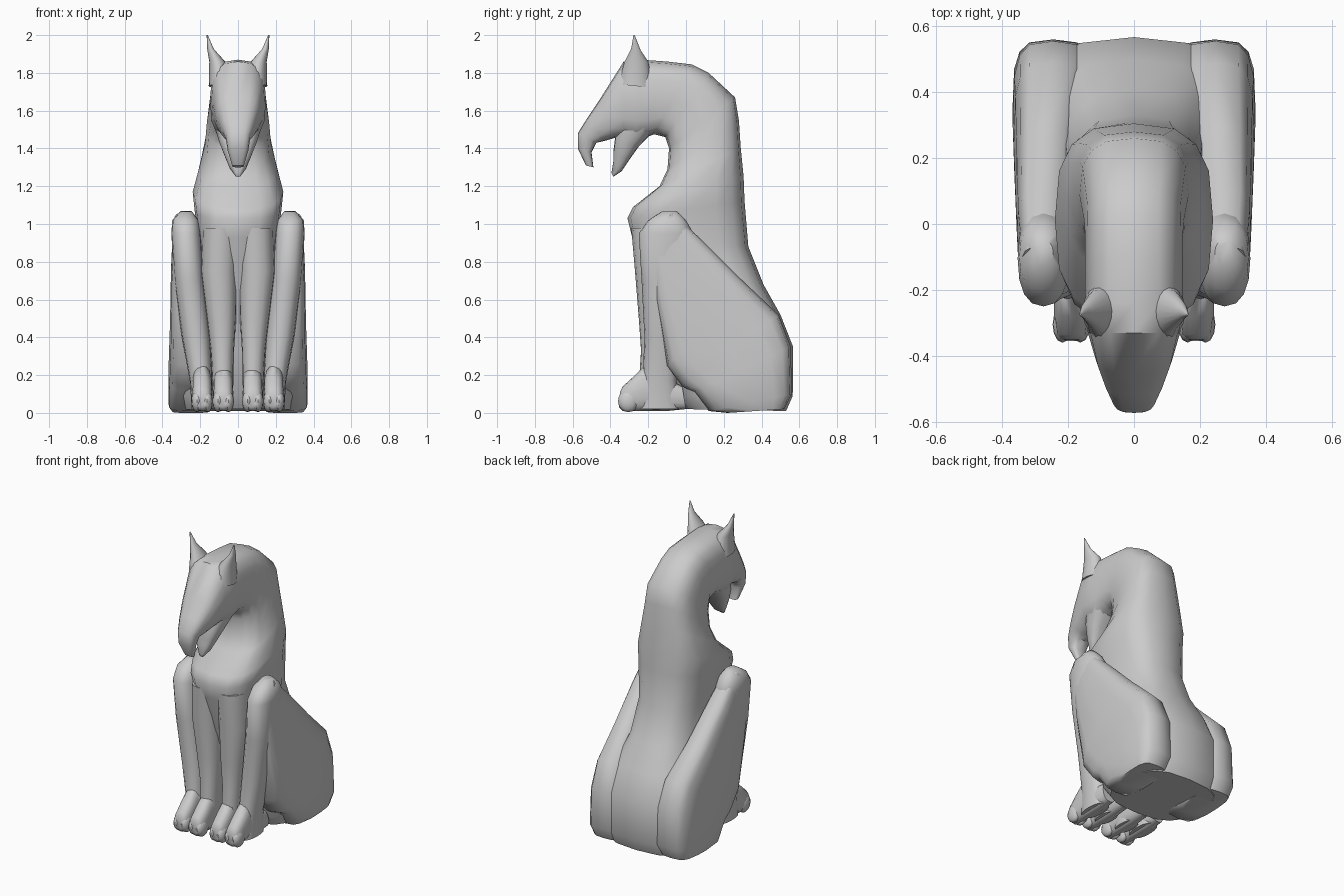
import bpy, bmesh, math

def finish(bm, name, angle=50):
    bmesh.ops.recalc_face_normals(bm, faces=bm.faces)
    me = bpy.data.meshes.new(name)
    bm.to_mesh(me)
    bm.free()
    ob = bpy.data.objects.new(name, me)
    bpy.context.collection.objects.link(ob)
    bpy.ops.object.select_all(action='DESELECT')
    ob.select_set(True)
    bpy.context.view_layer.objects.active = ob
    bpy.ops.object.shade_smooth_by_angle(angle=math.radians(angle))
    return ob

def loft(name, rings, side=1, power=0.7, n=16):
    """Ring: under y, under z, top y, top z, centre x, half width."""
    bm = bmesh.new()
    loops = []
    for y0, z0, y1, z1, xc, w in rings:
        loop = []
        for i in range(n):
            a = 2 * math.pi * i / n
            c, s = math.cos(a), math.sin(a)
            c = math.copysign(abs(c) ** power, c)
            s = math.copysign(abs(s) ** power, s)
            t = (1 - c) / 2
            loop.append(bm.verts.new((side * (xc + w * s),
                                      y0 + (y1 - y0) * t, z0 + (z1 - z0) * t)))
        loops.append(loop)
    for a, b in zip(loops, loops[1:]):
        for i in range(n):
            j = (i + 1) % n
            bm.faces.new((a[i], a[j], b[j], b[i]))
    bm.faces.new(loops[0])
    bm.faces.new(loops[-1])
    return finish(bm, name)

def central(rings):
    return [(a, b, c, d, 0, w) for a, b, c, d, w in rings]

# Torso, arched neck, skull and hooked muzzle in one sweep
loft("body_neck_head", central([
    (0.00, 0.02, 0.53, 0.01, 0.30),
    (-0.05, 0.09, 0.565, 0.09, 0.33),
    (-0.10, 0.33, 0.567, 0.35, 0.32),
    (-0.15, 0.50, 0.50, 0.52, 0.28),
    (-0.22, 0.70, 0.41, 0.68, 0.22),
    (-0.285, 0.93, 0.33, 0.88, 0.21),
    (-0.31, 1.03, 0.31, 1.12, 0.23),
    (-0.28, 1.09, 0.305, 1.25, 0.24),
    (-0.14, 1.20, 0.29, 1.40, 0.205),
    (-0.098, 1.29, 0.28, 1.55, 0.175),
    (-0.09, 1.40, 0.26, 1.67, 0.165),
    (-0.11, 1.46, 0.12, 1.80, 0.15),
    (-0.17, 1.475, 0.03, 1.845, 0.148),
    (-0.23, 1.45, -0.10, 1.86, 0.148),
    (-0.27, 1.44, -0.24, 1.87, 0.148),
    (-0.33, 1.46, -0.33, 1.86, 0.14),
    (-0.38, 1.455, -0.45, 1.67, 0.115),
    (-0.43, 1.44, -0.52, 1.565, 0.09),
    (-0.475, 1.43, -0.573, 1.48, 0.065),
    (-0.50, 1.38, -0.573, 1.40, 0.055),
    (-0.49, 1.30, -0.53, 1.31, 0.03)]))

# Open lower jaw
loft("lower_jaw", central([
    (-0.18, 1.48, -0.33, 1.60, 0.13),
    (-0.25, 1.41, -0.375, 1.46, 0.10),
    (-0.30, 1.34, -0.385, 1.38, 0.07),
    (-0.34, 1.28, -0.385, 1.33, 0.045),
    (-0.385, 1.25, -0.395, 1.27, 0.015)]))

for side, tag in ((1, "left"), (-1, "right")):
    # Pointed ear
    loft("ear_" + tag, [
        (-0.36, 1.74, -0.17, 1.72, 0.085, 0.07),
        (-0.325, 1.86, -0.20, 1.86, 0.11, 0.042),
        (-0.29, 1.93, -0.24, 1.92, 0.145, 0.018),
        (-0.278, 2.00, -0.272, 2.00, 0.163, 0.003)], side, 1)

    # Front leg, merging into the chest
    loft("front_leg_" + tag, [
        (-0.29, 0.98, 0.0, 0.98, 0.09, 0.10),
        (-0.27, 0.75, -0.03, 0.75, 0.10, 0.098),
        (-0.25, 0.50, -0.06, 0.50, 0.088, 0.078),
        (-0.238, 0.33, -0.08, 0.33, 0.083, 0.062),
        (-0.25, 0.15, -0.08, 0.15, 0.08, 0.055),
        (-0.25, 0.02, -0.08, 0.02, 0.08, 0.05)], side, 0.85)

    # Hind shin rising to the tall knee
    loft("hind_shin_" + tag, [
        (-0.13, 1.065, -0.05, 1.07, 0.275, 0.03),
        (-0.20, 1.02, 0.00, 1.02, 0.278, 0.07),
        (-0.25, 0.95, 0.04, 0.95, 0.275, 0.078),
        (-0.235, 0.70, 0.00, 0.70, 0.258, 0.08),
        (-0.22, 0.40, -0.04, 0.40, 0.222, 0.075),
        (-0.23, 0.17, -0.05, 0.17, 0.195, 0.06),
        (-0.25, 0.02, -0.03, 0.02, 0.19, 0.055)], side, 0.85)

    # Thigh fanning back into the haunch
    loft("thigh_" + tag, [
        (-0.20, 0.93, -0.07, 1.06, 0.28, 0.06),
        (-0.16, 0.60, 0.10, 0.90, 0.275, 0.08),
        (-0.10, 0.25, 0.30, 0.70, 0.265, 0.095),
        (-0.02, 0.14, 0.49, 0.52, 0.25, 0.115),
        (0.04, 0.11, 0.555, 0.35, 0.245, 0.123),
        (0.12, 0.01, 0.56, 0.10, 0.245, 0.124),
        (0.22, 0.00, 0.52, 0.02, 0.25, 0.10)], side, 0.55)

    # Paws with rounded toes
    for part, xc in (("front", 0.078), ("hind", 0.19)):
        loft(f"{part}_paw_{tag}", [
            (0.0, 0.02, -0.02, 0.14, xc, 0.045),
            (-0.10, 0.01, -0.10, 0.18, xc, 0.054),
            (-0.22, 0.01, -0.22, 0.25, xc, 0.052),
            (-0.28, 0.01, -0.28, 0.19, xc, 0.052),
            (-0.335, 0.01, -0.335, 0.14, xc, 0.045),
            (-0.355, 0.03, -0.35, 0.11, xc, 0.03)], side, 0.8)
        bm = bmesh.new()
        for dx in (-0.027, 0.027):
            r = bmesh.ops.create_uvsphere(bm, u_segments=12, v_segments=8, radius=1)
            for v in r["verts"]:
                v.co = (side * (xc + dx) + v.co.x * 0.03,
                        -0.305 + v.co.y * 0.055, 0.062 + v.co.z * 0.058)
        finish(bm, f"{part}_toes_{tag}")
